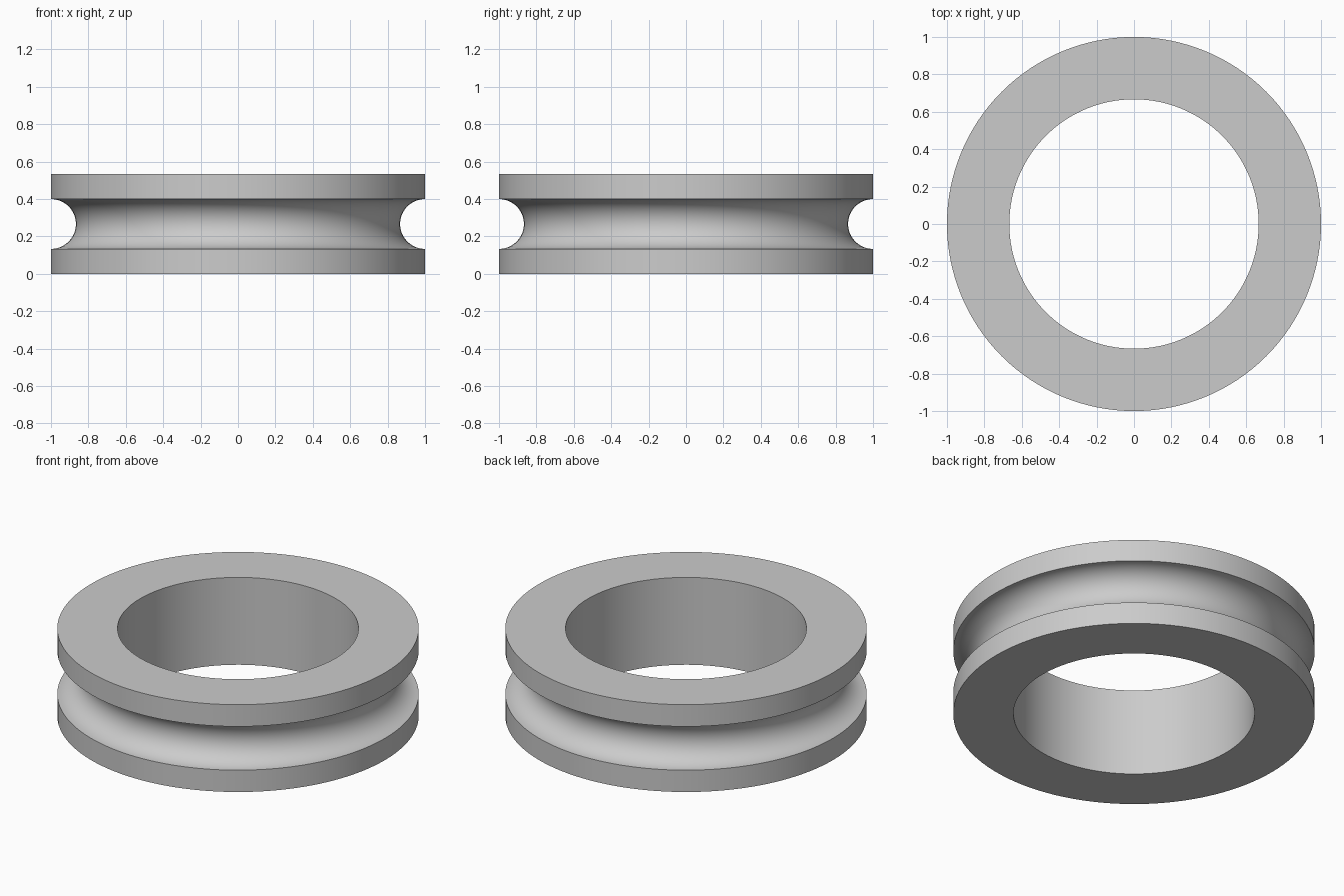
import bpy
import bmesh
from math import cos, sin, pi, radians

cube = bpy.data.objects.get("Cube")
if cube:
    bpy.data.objects.remove(cube, do_unlink=True)

OUTER, BORE, HEIGHT = 1.0, 2 / 3, 0.5333
GROOVE = HEIGHT / 4
SEGMENTS, ARC_STEPS = 128, 24

# Plain grey material
grey = bpy.data.materials.new("plain_grey")
grey.use_nodes = True
colour = (0.6, 0.6, 0.6, 1)
grey.diffuse_color = colour
grey.node_tree.nodes["Principled BSDF"].inputs["Base Color"].default_value = colour

# Cross-section: rectangular ring with a half-round groove in the rim
profile = [(BORE, HEIGHT), (BORE, 0), (OUTER, 0)]
for i in range(ARC_STEPS + 1):
    a = pi * i / ARC_STEPS
    profile.append((OUTER - GROOVE * sin(a), HEIGHT / 2 - GROOVE * cos(a)))
profile.append((OUTER, HEIGHT))

# Revolve the closed section around the vertical axis
bm = bmesh.new()
rings = []
for s in range(SEGMENTS):
    t = 2 * pi * s / SEGMENTS
    rings.append([bm.verts.new((r * cos(t), r * sin(t), z)) for r, z in profile])
for s, ring in enumerate(rings):
    following = rings[(s + 1) % SEGMENTS]
    for k in range(len(profile)):
        n = (k + 1) % len(profile)
        bm.faces.new((ring[k], following[k], following[n], ring[n]))
bmesh.ops.recalc_face_normals(bm, faces=bm.faces)

mesh = bpy.data.meshes.new("grooved_ring")
bm.to_mesh(mesh)
bm.free()
mesh.materials.append(grey)
wheel = bpy.data.objects.new("grooved_ring", mesh)
bpy.context.collection.objects.link(wheel)

# Smooth round walls with crisp rims
bpy.ops.object.select_all(action="DESELECT")
wheel.select_set(True)
bpy.context.view_layer.objects.active = wheel
bpy.ops.object.shade_smooth_by_angle(angle=radians(30))
